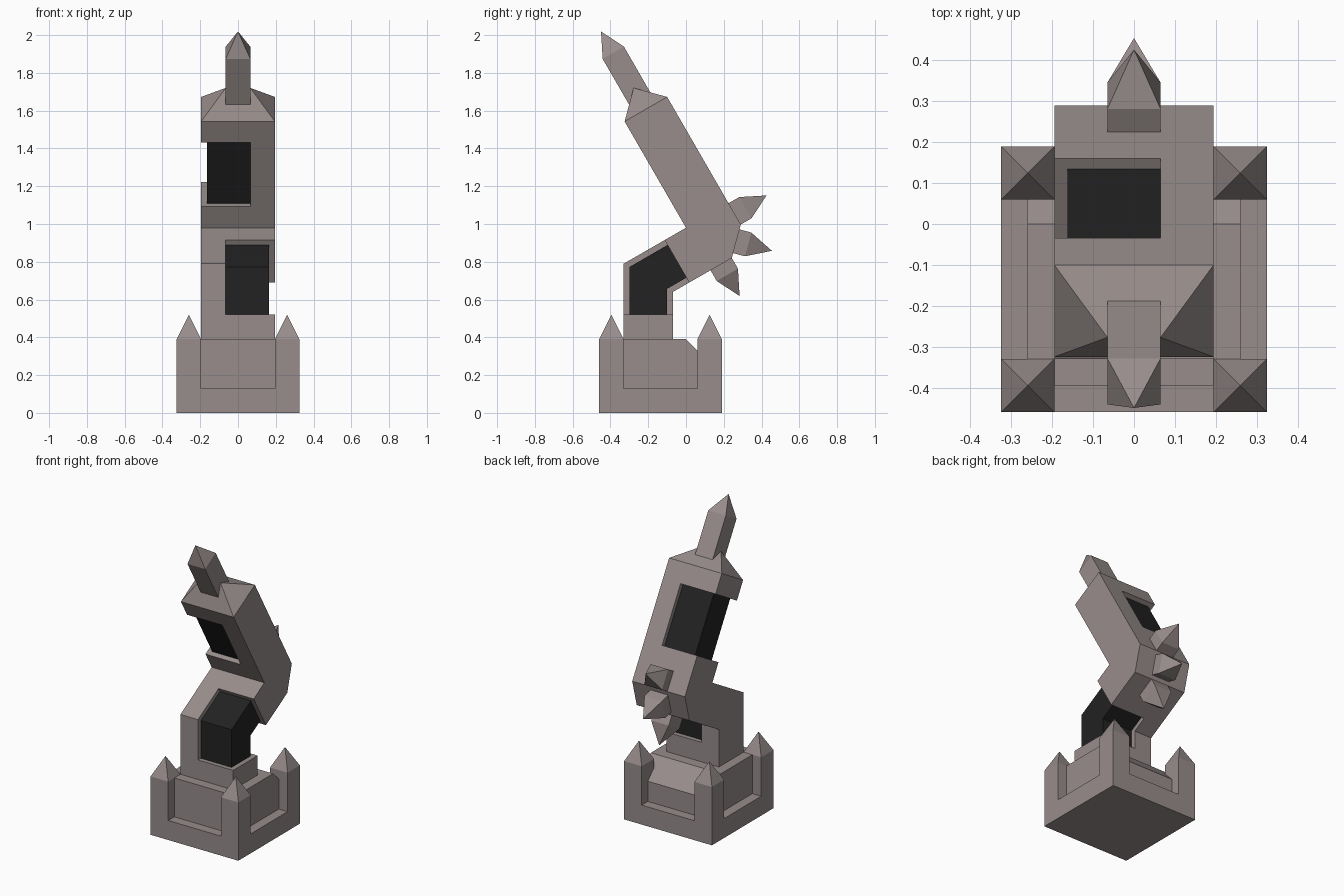
import bpy, bmesh, math
from mathutils import Vector

if "Cube" in bpy.data.objects:
    bpy.data.objects.remove(bpy.data.objects["Cube"])

def material(name, rgb):
    m = bpy.data.materials.new(name)
    m.diffuse_color = (*rgb, 1)
    m.use_nodes = True
    m.node_tree.nodes["Principled BSDF"].inputs["Base Color"].default_value = m.diffuse_color
    return m

STONE = material("mauve grey stone", (0.31, 0.265, 0.26))
DARK = material("near black", (0.016, 0.016, 0.016))
U = 0.13                                   # the model's grid unit
C, S = math.cos(math.radians(30)), 0.5

def L(s, n):
    """Elbow frame (s along lower arm, n downwards) to (y, z)."""
    return (C * s + S * n, 0.98 + S * s - C * n)

def finish(name, bm, mat):
    bmesh.ops.recalc_face_normals(bm, faces=bm.faces)
    me = bpy.data.meshes.new(name)
    bm.to_mesh(me)
    bm.free()
    me.materials.append(mat)
    ob = bpy.data.objects.new(name, me)
    bpy.context.collection.objects.link(ob)
    return ob

def prism(name, profile, x0, x1, mat=STONE):
    """Extrude a (y, z) profile along x."""
    bm = bmesh.new()
    f = bm.faces.new([bm.verts.new((x0, y, z)) for y, z in profile])
    ext = bmesh.ops.extrude_face_region(bm, geom=[f])
    bmesh.ops.translate(bm, vec=(x1 - x0, 0, 0),
                        verts=[v for v in ext["geom"] if isinstance(v, bmesh.types.BMVert)])
    return finish(name, bm, mat)

def spike(name, base, direction, shaft, tip=U, w=U):
    """Square shaft with a pyramid tip."""
    d, x = Vector(direction).normalized(), Vector((1, 0, 0))
    y, base = d.cross(x), Vector(base)
    bm = bmesh.new()
    rings = [[bm.verts.new(base + d * h + (x * a + y * b) * w / 2)
              for a, b in ((-1, -1), (1, -1), (1, 1), (-1, 1))] for h in (0, shaft)]
    apex = bm.verts.new(base + d * (shaft + tip))
    bm.faces.new(rings[0])
    for i in range(4):
        j = (i + 1) % 4
        bm.faces.new((rings[0][i], rings[0][j], rings[1][j], rings[1][i]))
        bm.faces.new((rings[1][i], rings[1][j], apex))
    return finish(name, bm, STONE)

def cut(ob, cutter):
    mod = ob.modifiers.new("notch", 'BOOLEAN')
    mod.operation, mod.solver, mod.object = 'DIFFERENCE', 'EXACT', cutter
    bpy.context.view_layer.objects.active = ob
    bpy.ops.object.modifier_apply(modifier=mod.name)
    bpy.data.objects.remove(cutter)

# Base: slab, recessed block with chamfered back, four pointed corner posts
prism("base_slab", [(-0.46, 0), (0.19, 0), (0.19, U), (-0.46, U)], -0.325, 0.325)
prism("base_block", [(-0.395, U), (0.125, U), (0.125, 0.265), (0, 0.39), (-0.395, 0.39)],
      -0.26, 0.26)
for sx in (-1, 1):
    for y in (-0.395, 0.125):
        spike("corner_post", (sx * 0.26, y, U), (0, 0, 1), 0.26)

# Bent arm body
body = prism("bent_arm", [(-0.33, 0.39), (-0.33, 0.79), L(0, 0), L(0, -0.65), L(0.26, -0.65),
                          L(0.26, U), L(U, 0.26), (-0.07, 0.64), (-0.07, 0.39)], -0.195, 0.195)

# Side notches in lower and upper arm
cut(body, prism("lower_cutter", [(-0.42, 0.52), (0.05, 0.52), L(-U, 0.33), L(-U, -0.06),
                                 (-0.42, 0.95)], -0.065, 0.3))
cut(body, prism("upper_cutter", [L(-0.06, -U), L(0.32, -U), L(0.32, -0.52), L(-0.06, -0.52)],
                -0.3, 0.065))

# Dark cores filling the notches
prism("lower_core", [(-0.30, 0.52), (-0.30, 0.772), L(-U, 0.03), L(-U, 0.23),
                     (-0.10, 0.657), (-0.10, 0.52)], -0.065, 0.163, DARK)
prism("upper_core", [L(0.03, -U), L(0.23, -U), L(0.23, -0.52), L(0.03, -0.52)],
      -0.163, 0.065, DARK)

# Hipped cap at the arm end
bm = bmesh.new()
for sx in (-1, 1):
    for s in (0, 0.26):
        bm.verts.new((sx * 0.195, *L(s, -0.65)))
    bm.verts.new((sx * 0.065, *L(U, -0.78)))
bmesh.ops.convex_hull(bm, input=bm.verts)
bmesh.ops.dissolve_limit(bm, angle_limit=0.01, verts=bm.verts, edges=bm.edges)
finish("arm_cap", bm, STONE)

# Pointed tip pin
spike("tip_pin", (0, *L(U, -0.66)), (0, -S, C), 0.335)

# Three elbow spikes
for (s, n), ang in (((0.26, 0.065), 30), ((0.195, 0.195), -15), ((0.065, 0.26), -60)):
    a = math.radians(ang)
    spike("elbow_spike", (0, *L(s, n)), (0, math.cos(a), math.sin(a)), 0.065)
